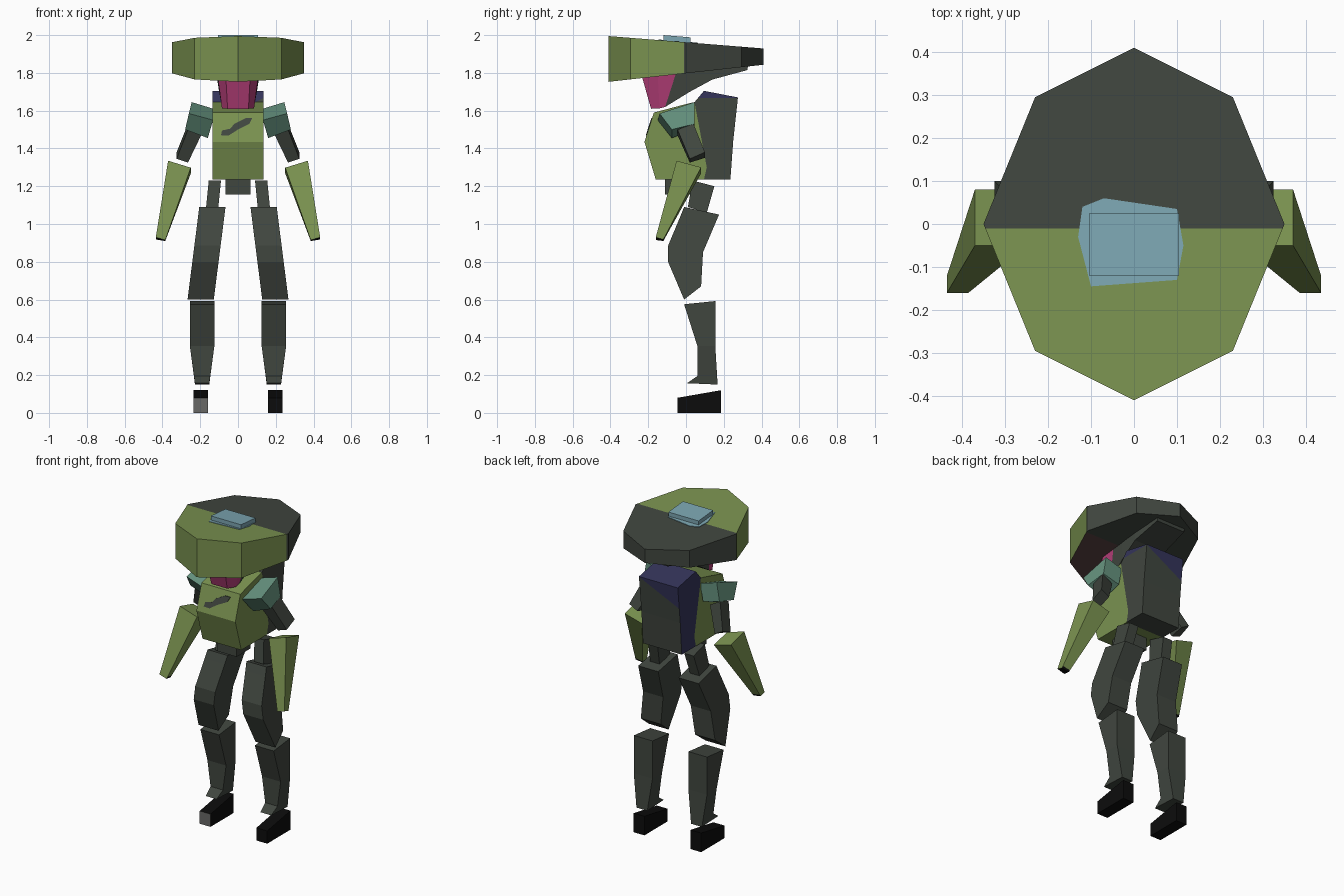
import bpy, bmesh
from mathutils import Vector

if "Cube" in bpy.data.objects:
    bpy.data.objects.remove(bpy.data.objects["Cube"])


def material(name, hexcode):
    m = bpy.data.materials.new(name)
    lin = []
    for i in (0, 2, 4):
        c = int(hexcode[i:i + 2], 16) / 255
        lin.append(c / 12.92 if c <= 0.04045 else ((c + 0.055) / 1.055) ** 2.4)
    m.diffuse_color = (*lin, 1)
    m.use_nodes = True
    m.node_tree.nodes["Principled BSDF"].inputs["Base Color"].default_value = m.diffuse_color
    return m


GREEN = material("olive green", "7a9250")
GREY = material("dark grey", "40463f")
PINK = material("magenta", "b43e78")
TEAL = material("teal", "66937f")
NAVY = material("navy", "34345a")
BLUE = material("light blue", "7ca6b2")
BLACK = material("black", "0c0c0c")
BROWN = material("dull brown", "5a4242")
PALE = material("mid grey", "686866")


def loft(name, rings, mats, rule=None, cut=None):
    """Join rings of points into a closed solid; optional plane cut and colour rule."""
    bm = bmesh.new()
    vs = [[bm.verts.new(p) for p in r] for r in rings]
    n = len(vs[0])
    for a, b in zip(vs, vs[1:]):
        for i in range(n):
            j = (i + 1) % n
            bm.faces.new((a[i], a[j], b[j], b[i]))
    bm.faces.new(vs[0])
    bm.faces.new(vs[-1])
    if cut:
        bmesh.ops.bisect_plane(bm, geom=bm.verts[:] + bm.edges[:] + bm.faces[:],
                               plane_co=cut[0], plane_no=cut[1])
    bmesh.ops.recalc_face_normals(bm, faces=bm.faces[:])
    bm.normal_update()
    if rule:
        for f in bm.faces:
            f.material_index = rule(f.calc_center_median(), f.normal)
    me = bpy.data.meshes.new(name)
    bm.to_mesh(me)
    bm.free()
    for m in mats:
        me.materials.append(m)
    ob = bpy.data.objects.new(name, me)
    bpy.context.collection.objects.link(ob)
    return ob


def prism(name, profile, x0, x1, mats, rule=None, cut=None, shift=lambda z: 0):
    """Extrude a (y, z) profile along x, optionally sheared in x by height."""
    rings = [[(x + shift(z), y, z) for y, z in profile] for x in (x0, x1)]
    return loft(name, rings, mats, rule, cut)


# Wide eight-sided hat: green front, grey back, brown front underside
plan = [(0, .41), (.23, .295), (.35, 0), (.23, -.295),
        (0, -.41), (-.23, -.295), (-.35, 0), (-.23, .295)]


def hat_top(y):
    return 1.962 - y * .08


def hat_bottom(y):
    return 1.798 + y * .11


def hat_rule(c, n):
    if c.y > -.005:
        return 1
    return 2 if n.z < -.7 else 0


loft("hat", [[(x, y, hat_bottom(y)) for x, y in plan],
             [(x, y, hat_top(y)) for x, y in plan]],
     [GREEN, GREY, BROWN], hat_rule, ((0, -.01, 0), (0, 1, 0)))

# Blue hatch and the painted patch around it
patch = [(-.13, -.03), (-.12, .04), (-.07, .06), (.1, .035),
         (.115, -.05), (.1, -.13), (-.1, -.145)]
loft("hat_patch", [[(x, y, hat_top(y) + d) for x, y in patch] for d in (-.002, .003)], [BLUE])
prism("hat_hatch", [(-.12, 1.95), (.025, 1.95), (.025, 1.988), (-.12, 2.0)],
      -.105, .105, [BLUE])

# Head: chamfered magenta face, grey wedge running backwards under the hat
# each station: top y, bottom y, bottom z, top half width, bottom half width
stations = [(-.235, -.185, 1.61, .065, .055), (-.15, -.14, 1.612, .11, .085),
            (-.05, -.11, 1.62, .11, .085), (.02, .02, 1.70, .11, .1),
            (.14, .14, 1.765, .11, .11), (.33, .325, 1.815, .1, .1)]
loft("head", [[(-w, y, hat_bottom(y) + .015), (w, y, hat_bottom(y) + .015),
               (v, yb, zb), (-v, yb, zb)] for y, yb, zb, w, v in stations],
     [PINK, GREY], lambda c, n: 0 if c.y < -.08 else 1)

# Torso: green chest and a grey back unit with a slanted navy top
prism("chest", [(-.16, 1.235), (-.22, 1.435), (-.17, 1.59), (.02, 1.64),
                (.045, 1.645), (.11, 1.3), (.095, 1.235)], -.135, .135, [GREEN])


def navy_rule(c, n):
    return 1 if n.x < -.9 or c.z > 1.6 + .5 * c.x else 0


prism("back_unit", [(.095, 1.235), (.11, 1.3), (.045, 1.645), (.095, 1.705),
                    (.275, 1.67), (.25, 1.44), (.235, 1.235)], -.135, .135,
      [GREY, NAVY], navy_rule, ((0, 0, 1.6), Vector((-.5, 0, 1)).normalized()))

# Painted smudge on the chest
smudge = [(-.09, 1.47), (-.05, 1.468), (0, 1.50), (.06, 1.53), (.075, 1.56),
          (.04, 1.56), (-.02, 1.53), (-.04, 1.505), (-.085, 1.495)]
loft("chest_mark", [[(x, -.22 + (z - 1.435) * .3226 + d, z) for x, z in smudge]
                    for d in (-.004, .002)], [GREY])

# Pelvis
prism("pelvis", [(-.11, 1.155), (.03, 1.155), (.03, 1.24), (-.11, 1.24)],
      -.067, .067, [GREY])

# Limbs, mirrored left and right
for side, s in (("left", -1), ("right", 1)):

    def flip(rings):
        return [[(s * x, y, z) for x, y, z in r] for r in rings]

    # Tilted shoulder pad
    loft(side + "_shoulder_pad", flip([
        [(.132, -.15, 1.55), (.13, .045, 1.61), (.15, .045, 1.50), (.16, -.075, 1.455)],
        [(.26, -.14, 1.585), (.245, .045, 1.645), (.265, .045, 1.53), (.28, -.075, 1.50)]]),
        [TEAL])

    # Upper arm
    loft(side + "_upper_arm", flip([
        [(.195, -.045, 1.47), (.265, -.045, 1.50), (.265, .04, 1.53), (.195, .04, 1.49)],
        [(.265, .02, 1.325), (.325, .02, 1.345), (.325, .10, 1.38), (.27, .10, 1.35)]]),
        [GREY])

    # Forearm tapering to a black tip
    top = [(.25, -.05, 1.298), (.37, -.05, 1.335), (.37, .08, 1.30), (.25, .08, 1.268)]
    end = [(.385, -.16, .915), (.435, -.16, .93), (.435, -.12, .918), (.385, -.12, .91)]
    near = [tuple(Vector(a).lerp(Vector(b), .97)) for a, b in zip(top, end)]
    loft(side + "_forearm", flip([top, near, end]), [GREEN, BLACK],
         lambda c, n: 1 if c.z < .928 else 0)

    # Hip link
    prism(side + "_hip_link", [(.035, 1.23), (.15, 1.20), (.11, 1.06), (.01, 1.09)],
          s * .09, s * .155, [GREY], shift=lambda z: s * (1.23 - z) * .1)

    # Thigh, leaning outwards
    prism(side + "_thigh", [(-.01, 1.09), (.175, 1.05), (.09, .85), (.08, .67),
                            (-.01, .60), (-.095, .80), (-.095, .885), (-.03, 1.04)],
          s * .066, s * .205, [GREY], shift=lambda z: s * (1.09 - z) * .127)

    # Shin: front y, back y, front z, back z, half width
    shin = [(-.01, .155, .575, .592, .065), (.06, .155, .355, .355, .065),
            (.06, .165, .195, .19, .043), (.005, .167, .157, .15, .038)]
    loft(side + "_shin", flip([[(.19 - w, a, za), (.19 + w, a, za),
                                (.19 + w, b, zb), (.19 - w, b, zb)]
                               for a, b, za, zb, w in shin]), [GREY])

    # Foot; the left toe cap is paler
    prism(side + "_foot", [(-.045, 0), (.185, 0), (.185, .12), (-.045, .08)],
          s * .16, s * .235, [BLACK, PALE],
          lambda c, n: 1 if s < 0 and n.y < -.9 else 0)
